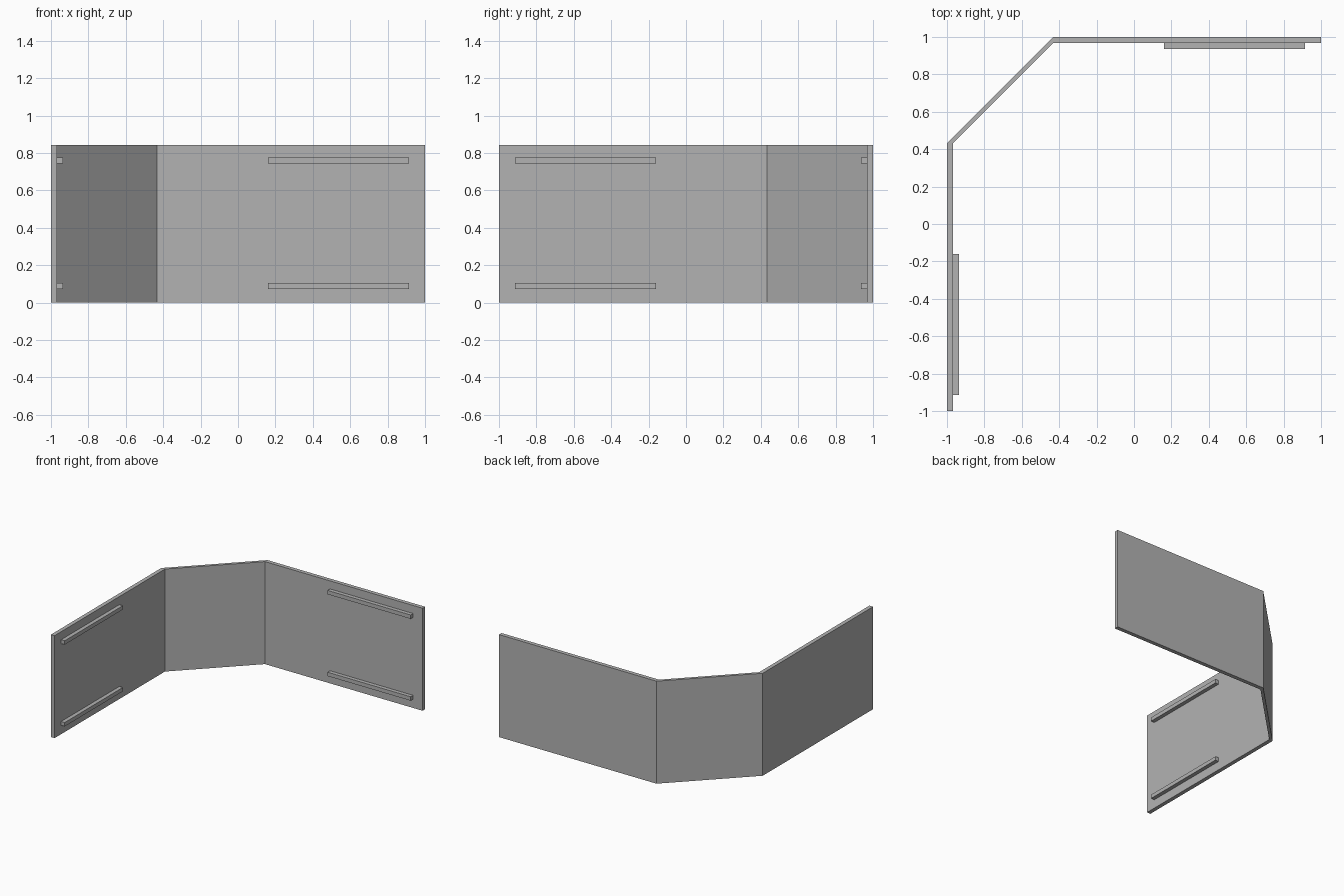
import bpy
import bmesh

cube = bpy.data.objects.get("Cube")
if cube:
    bpy.data.objects.remove(cube, do_unlink=True)

grey = bpy.data.materials.new("plain grey")
grey.use_nodes = True
colour = (0.45, 0.45, 0.45, 1)
grey.diffuse_color = colour
grey.node_tree.nodes["Principled BSDF"].inputs["Base Color"].default_value = colour

HEIGHT = 0.842
INNER = 0.967   # inside face of the straight panels
BEND = 0.432    # where the panels meet the diagonal


def prism(name, outline, bottom, top):
    """Extrude a flat outline upwards between two heights."""
    bm = bmesh.new()
    base = bm.faces.new([bm.verts.new((x, y, bottom)) for x, y in outline])
    result = bmesh.ops.extrude_face_region(bm, geom=[base])
    raised = [v for v in result["geom"] if isinstance(v, bmesh.types.BMVert)]
    bmesh.ops.translate(bm, verts=raised, vec=(0, 0, top - bottom))
    bmesh.ops.recalc_face_normals(bm, faces=bm.faces)
    mesh = bpy.data.meshes.new(name)
    bm.to_mesh(mesh)
    bm.free()
    mesh.materials.append(grey)
    obj = bpy.data.objects.new(name, mesh)
    bpy.context.collection.objects.link(obj)
    return obj


def across(points):
    """Mirror outline points over the diagonal that the screen is symmetric about."""
    return [(-y, -x) for x, y in points]


# Folded wall: half the outline, mirrored over the diagonal
outer = [(-1, -1), (-1, BEND)]
inner = [(-INNER, -1), (-INNER, BEND)]
wall = outer + across(outer)[::-1] + across(inner) + inner[::-1]
prism("folded_wall", wall, 0, HEIGHT)

# Mounting rails, a lower and an upper one on each straight panel
rail = [(0.16, 0.935), (0.915, 0.935), (0.915, INNER), (0.16, INNER)]
for level, z in (("lower", 0.072), ("upper", 0.744)):
    prism(f"back_{level}_rail", rail, z, z + 0.032)
    prism(f"right_{level}_rail", across(rail), z, z + 0.032)
